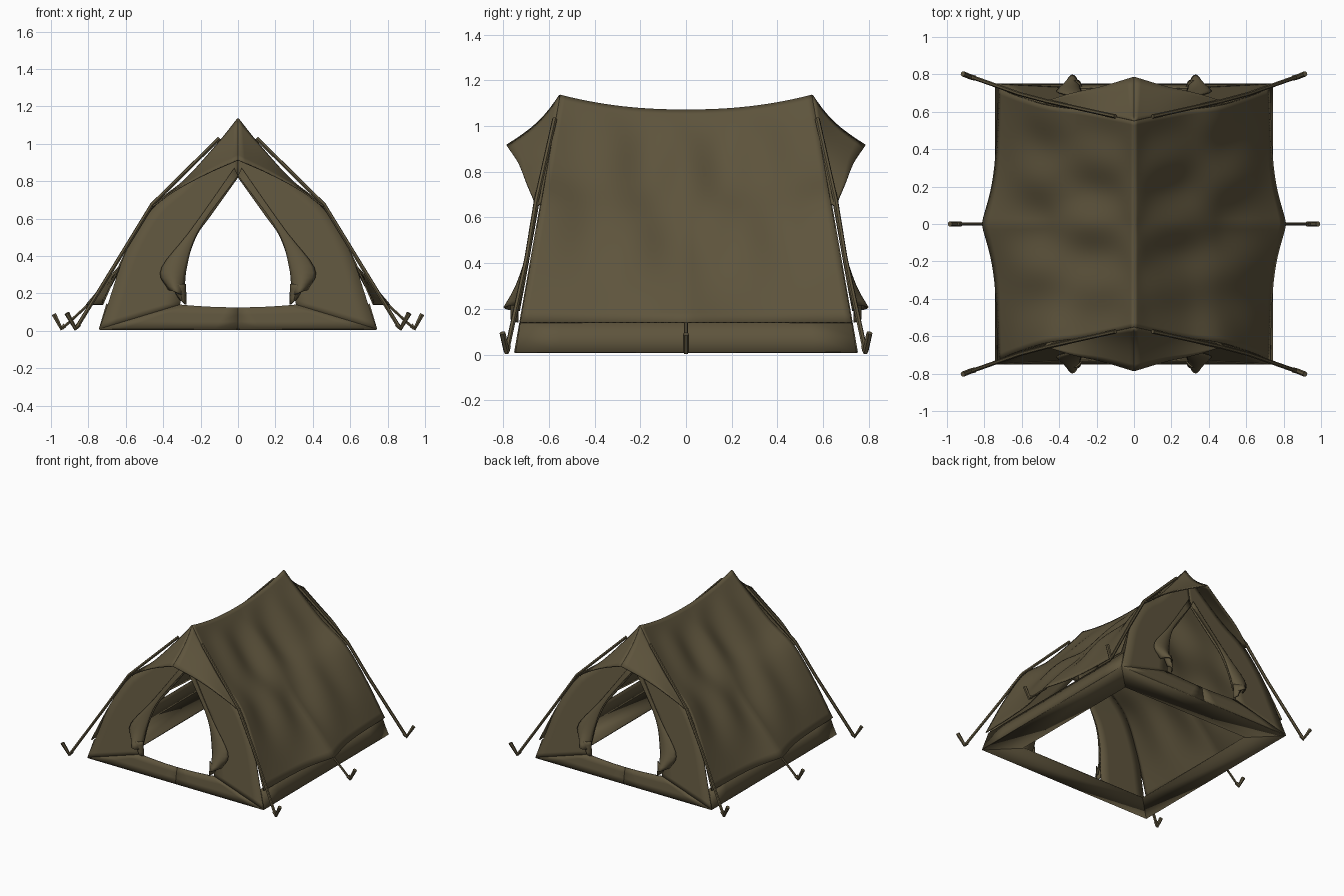
import bpy, bmesh, math
from mathutils import Vector

if "Cube" in bpy.data.objects:
    bpy.data.objects.remove(bpy.data.objects["Cube"])

canvas = bpy.data.materials.new("olive_canvas")
canvas.diffuse_color = (0.112, 0.089, 0.046, 1)
canvas.use_nodes = True
canvas.node_tree.nodes["Principled BSDF"].inputs["Base Color"].default_value = canvas.diffuse_color


def spline(pts, t):
    """Catmull-Rom point at t in 0..1 along a short list of points."""
    p = [Vector(q) for q in pts]
    n = len(p) - 1
    i = min(int(t * n), n - 1)
    f = t * n - i
    a = p[i - 1] if i else 2 * p[0] - p[1]
    b, c = p[i], p[i + 1]
    d = p[i + 2] if i + 2 <= n else 2 * p[n] - p[n - 1]
    return 0.5 * (2 * b + (c - a) * f + (2 * a - 5 * b + 4 * c - d) * f * f
                  + (3 * b - a - 3 * c + d) * f ** 3)


def end_y(z):
    """Depth of the sloping end walls at height z."""
    return 0.75 - 0.175 * z if z < 0.7 else 0.6275 - 0.176 * (z - 0.7)


def finish(ob, thick=0.008):
    ob.data.materials.append(canvas)
    bpy.context.view_layer.objects.active = ob
    bpy.ops.object.select_all(action='DESELECT')
    ob.select_set(True)
    bpy.ops.object.shade_smooth_by_angle(angle=math.radians(35))
    if thick:
        m = ob.modifiers.new("cloth_thickness", 'SOLIDIFY')
        m.thickness = thick
        m.offset = 0


def sheet(name, fn, nu, nv, thick=0.008):
    """Cloth sheet from a function of u, v in 0..1."""
    bm = bmesh.new()
    g = [[bm.verts.new(fn(i / nu, j / nv)) for j in range(nv + 1)] for i in range(nu + 1)]
    for i in range(nu):
        for j in range(nv):
            bm.faces.new((g[i][j], g[i + 1][j], g[i + 1][j + 1], g[i][j + 1]))
    bmesh.ops.remove_doubles(bm, verts=bm.verts, dist=0.0005)
    bmesh.ops.recalc_face_normals(bm, faces=bm.faces)
    me = bpy.data.meshes.new(name)
    bm.to_mesh(me)
    bm.free()
    ob = bpy.data.objects.new(name, me)
    bpy.context.collection.objects.link(ob)
    finish(ob, thick)


def tube(name, pts, r):
    cu = bpy.data.curves.new(name, 'CURVE')
    cu.dimensions = '3D'
    cu.bevel_depth = r
    cu.bevel_resolution = 1
    cu.use_fill_caps = True
    s = cu.splines.new('POLY')
    s.points.add(len(pts) - 1)
    for p, q in zip(s.points, pts):
        p.co = (*q, 1)
    tmp = bpy.data.objects.new(name, cu)
    me = bpy.data.meshes.new_from_object(tmp)
    bpy.data.objects.remove(tmp)
    ob = bpy.data.objects.new(name, me)
    bpy.context.collection.objects.link(ob)
    finish(ob, 0)


# roof profiles (x, z) at the gable ends and at the sagging middle
GABLE = [(0, 1.135), (0.1, 1.01), (0.28, 0.81), (0.46, 0.66), (0.60, 0.42), (0.725, 0.14)]
MIDDLE = [(0, 1.07), (0.1, 0.945), (0.27, 0.745), (0.44, 0.57), (0.59, 0.38), (0.735, 0.14)]


def roof_point(u, v):
    y = 2 * v - 1
    w = 1 - abs(y) ** 2.2
    a, b = spline(GABLE, u), spline(MIDDLE, u)
    p = a.lerp(b, w)
    # hem pulled outward at the middle guy line
    pull = math.exp(-(abs(y) / 0.26) ** 1.4) * max(0, (u - 0.62) / 0.38) ** 1.5
    x = p.x + 0.075 * pull
    # soft folds fanning from ridge ends and hem centre
    fold = math.sin(math.pi * u) * w
    d = 0.014 * fold * math.sin(11 * abs(y) + 5 * u) - 0.012 * fold * math.cos(9 * (abs(y) - u))
    return x + d * 0.7, y * end_y(a.y), p.y + d * 0.7


# end wall outline and door outline, ridge to floor centre
WALL = [(0, 1.12), (0.1, 1.0), (0.28, 0.8), (0.46, 0.65), (0.60, 0.42), (0.69, 0.16), (0.74, 0.01)]
DOOR = [(0, 0.82), (0.075, 0.715), (0.15, 0.61), (0.22, 0.51), (0.27, 0.37), (0.29, 0.25), (0.31, 0.14)]

for sx, sn in ((1, "right"), (-1, "left")):
    # roof slope
    sheet("roof_" + sn, lambda u, v: (lambda p: (sx * p[0], p[1], p[2]))(roof_point(u, v)), 30, 48)
    # low side skirt
    sheet("side_skirt_" + sn,
          lambda u, v: (sx * (0.70 + 0.04 * u), (2 * v - 1) * (0.725 + 0.02 * u), 0.145 - 0.135 * u), 2, 8)
    # floor border strips
    sheet("floor_side_" + sn,
          lambda u, v: (sx * (0.54 + 0.2 * u), (2 * v - 1) * (0.55 + 0.2 * u), 0.01), 1, 1)

    # middle guy rope and peg
    tube("side_rope_" + sn, [(sx * 0.79, 0, 0.15), (sx * 0.94, 0, 0.012)], 0.008)
    tube("side_peg_" + sn, [(sx * 0.925, 0, 0.03), (sx * 0.945, 0, 0.014), (sx * 0.985, 0, 0.09)], 0.014)

    for sy, en in ((-1, "front"), (1, "back")):
        tag = en + "_" + sn

        # end wall half, from outer edge to door edge
        def wall(u, v):
            p = spline(WALL, u).lerp(spline(DOOR, u), v)
            return sx * p.x, sy * end_y(p.y), p.y
        sheet("end_wall_" + tag, wall, 24, 5)

        # door sill below the opening
        def sill(u, v):
            x = u * (0.74 * v + 0.31 * (1 - v))
            z = (0.125 + 0.015 * u * u) * (1 - v) + 0.01 * v
            return sx * x, sy * end_y(z), z
        sheet("door_sill_" + tag, sill, 6, 3)

        # awning over the door
        def awning(u, v):
            a = spline(GABLE[:4], u)
            a = Vector((a.x, end_y(a.y) if u else 0.552, a.y))
            b = spline([(0, 0.785, 0.915), (0.17, 0.735, 0.84), (0.33, 0.70, 0.755), (0.48, 0.655, 0.65)], u)
            p = a.lerp(b, v)
            sag = 0.02 * math.sin(math.pi * v) * (1 - u)
            return sx * p.x, sy * (p.y - sag), p.z - sag * 0.5
        sheet("awning_" + tag, awning, 14, 8)

        # door flap, gathered and folded outward
        def flap(u, v):
            i = spline([(0.0, 0.83), (0.21, 0.54), (0.275, 0.34), (0.29, 0.19)], u)
            o = spline([(0.02, 0.87), (0.25, 0.54), (0.41, 0.33), (0.37, 0.22)], u)
            p = i.lerp(o, v)
            out = 0.012 + (0.07 * u ** 2.5) * math.sin(math.pi * v) ** 0.8
            return sx * p.x, sy * (end_y(p.y) + out), p.y
        sheet("door_flap_" + tag, flap, 14, 8)
        # loose tail of the flap beside the opening
        sheet("flap_tail_" + tag,
              lambda u, v: (sx * (0.28 + 0.08 * v * (1 - 0.6 * u)),
                            sy * (0.735 + 0.03 * math.sin(math.pi * v)), 0.25 - 0.11 * u + 0.03 * u * v), 4, 6)

        # gable rope running down to its corner peg
        tube("corner_rope_" + tag, [(sx * x, sy * y, z) for x, y, z in (
            (0.10, 0.575, 1.03), (0.46, 0.655, 0.675), (0.61, 0.695, 0.43), (0.865, 0.785, 0.014))], 0.011)
        tube("corner_peg_" + tag, [(sx * x, sy * y, z) for x, y, z in (
            (0.85, 0.78, 0.035), (0.87, 0.785, 0.014), (0.915, 0.803, 0.095))], 0.014)

for sy, en in ((-1, "front"), (1, "back")):
    # floor border across the ends
    sheet("floor_" + en,
          lambda u, v: ((2 * v - 1) * (0.54 + 0.2 * u), sy * (0.55 + 0.2 * u), 0.01), 1, 1)
